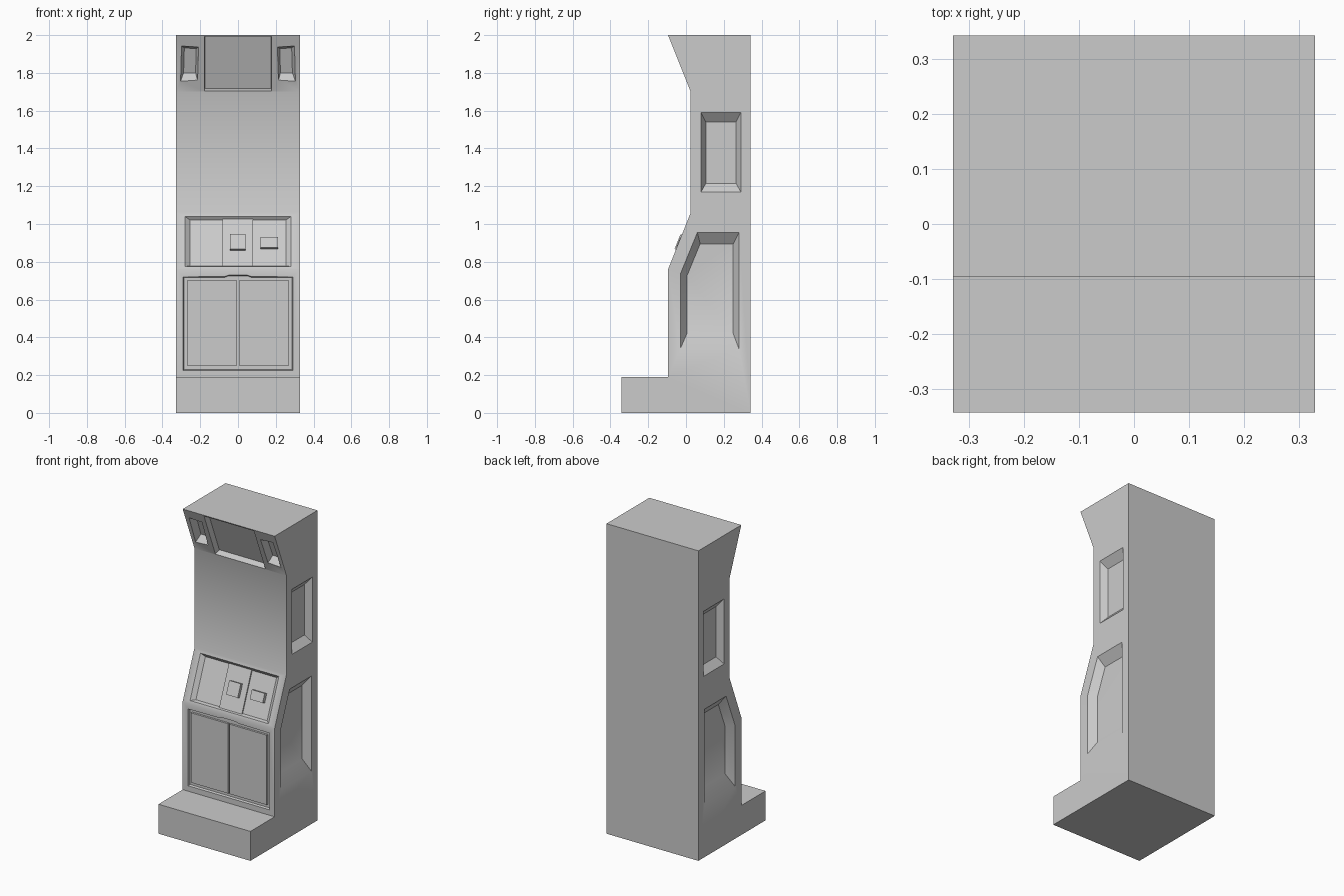
import bpy, bmesh
from mathutils import Vector, Matrix

if "Cube" in bpy.data.objects:
    bpy.data.objects.remove(bpy.data.objects["Cube"])

W = 0.328  # half width


def frame(origin, u, v):
    """Matrix taking (u, v, height above surface) to world space."""
    u, v = Vector(u).normalized(), Vector(v).normalized()
    m = Matrix((u, v, u.cross(v))).transposed().to_4x4()
    m.translation = Vector(origin)
    return m


def loft(name, m, a, ha, b, hb, flip=False):
    """Closed solid between outline a at height ha and outline b at height hb."""
    bm = bmesh.new()
    s = Matrix.Scale(-1, 4, (1, 0, 0)) if flip else Matrix()
    ra = [bm.verts.new(s @ m @ Vector((*p, ha))) for p in a]
    rb = [bm.verts.new(s @ m @ Vector((*p, hb))) for p in b]
    bm.faces.new(ra)
    bm.faces.new(rb)
    n = len(a)
    for i in range(n):
        j = (i + 1) % n
        bm.faces.new((ra[i], ra[j], rb[j], rb[i]))
    bmesh.ops.recalc_face_normals(bm, faces=bm.faces)
    me = bpy.data.meshes.new(name)
    bm.to_mesh(me)
    bm.free()
    ob = bpy.data.objects.new(name, me)
    bpy.context.collection.objects.link(ob)
    return ob


def rect(x0, x1, y0, y1):
    return [(x0, y0), (x1, y0), (x1, y1), (x0, y1)]


def recess(m, outer, inner, depth, flip=False):
    """Cut a sloped-wall recess into the cabinet."""
    over = [(o[0] + (o[0] - i[0]) * 0.2, o[1] + (o[1] - i[1]) * 0.2)
            for o, i in zip(outer, inner)]
    cutter = loft("cutter", m, over, depth * 0.2, inner, -depth, flip)
    cutter.hide_render = True
    mod = cabinet.modifiers.new("recess", 'BOOLEAN')
    mod.operation, mod.solver, mod.object = 'DIFFERENCE', 'EXACT', cutter
    bpy.context.view_layer.objects.active = cabinet
    bpy.ops.object.modifier_apply(modifier=mod.name)
    bpy.data.objects.remove(cutter)


side = frame((W, 0, 0), (0, 1, 0), (0, 0, 1))
front = frame((0, -0.095, 0), (1, 0, 0), (0, 0, 1))
desk = frame((0, -0.095, 0.76), (1, 0, 0), (0, 0.12, 0.30))
header = frame((0, 0.025, 1.70), (1, 0, 0), (0, -0.12, 0.30))

# Cabinet body from its side profile
profile = [(-0.342, 0), (0.342, 0), (0.342, 2), (-0.095, 2), (0.025, 1.70),
           (0.025, 1.06), (-0.095, 0.76), (-0.095, 0.19), (-0.342, 0.19)]
cabinet = loft("cabinet", side, profile, 0, profile, -2 * W)

# Side panel recesses and small header recesses, mirrored
for flip in (False, True):
    recess(side, rect(0.08, 0.29, 1.17, 1.59), rect(0.105, 0.265, 1.215, 1.54), 0.04, flip)
    recess(side,
           [(-0.03, 0.34), (0.28, 0.34), (0.28, 0.955), (0.06, 0.955), (-0.03, 0.735)],
           [(0.005, 0.42), (0.25, 0.42), (0.25, 0.895), (0.075, 0.895), (0.005, 0.725)],
           0.045, flip)
    recess(header,
           [(0.214, 0.066), (0.304, 0.060), (0.299, 0.261), (0.209, 0.255)],
           [(0.225, 0.090), (0.288, 0.090), (0.284, 0.232), (0.221, 0.228)],
           0.045, flip)

# Header sign recess, control desk recess, door opening
recess(header, rect(-0.178, 0.178, 0.004, 0.315), rect(-0.176, 0.176, 0.004, 0.300), 0.04)
recess(desk, rect(-0.28, 0.28, 0.016, 0.302), rect(-0.254, 0.254, 0.028, 0.288), 0.02)
recess(front,
       [(-0.29, 0.225), (0.29, 0.225), (0.29, 0.72), (0.07, 0.722), (0.05, 0.729),
        (-0.05, 0.729), (-0.07, 0.722), (-0.29, 0.72)],
       [(-0.286, 0.229), (0.286, 0.229), (0.286, 0.716), (0.07, 0.718), (0.05, 0.725),
        (-0.05, 0.725), (-0.07, 0.718), (-0.286, 0.716)], 0.015)

# Raised parts: doors, centre desk plate, two control blocks
parts = [
    ("left_door", front, rect(-0.27, -0.006, 0.25, 0.70), -0.02, -0.002),
    ("right_door", front, rect(0.006, 0.27, 0.25, 0.70), -0.02, -0.002),
    ("centre_plate", desk, rect(-0.082, 0.08, 0.024, 0.291), -0.025, -0.012),
    ("centre_control", desk, rect(-0.042, 0.04, 0.112, 0.197), -0.025, 0.008),
    ("right_control", desk, rect(0.12, 0.212, 0.124, 0.182), -0.03, 0.003),
]
for name, m, outline, base, top in parts:
    loft(name, m, outline, base, outline, top)

# Soft shading across the shallow bends of the front
bpy.ops.object.select_all(action='DESELECT')
cabinet.select_set(True)
bpy.context.view_layer.objects.active = cabinet
bpy.ops.object.shade_smooth_by_angle(angle=0.55)
